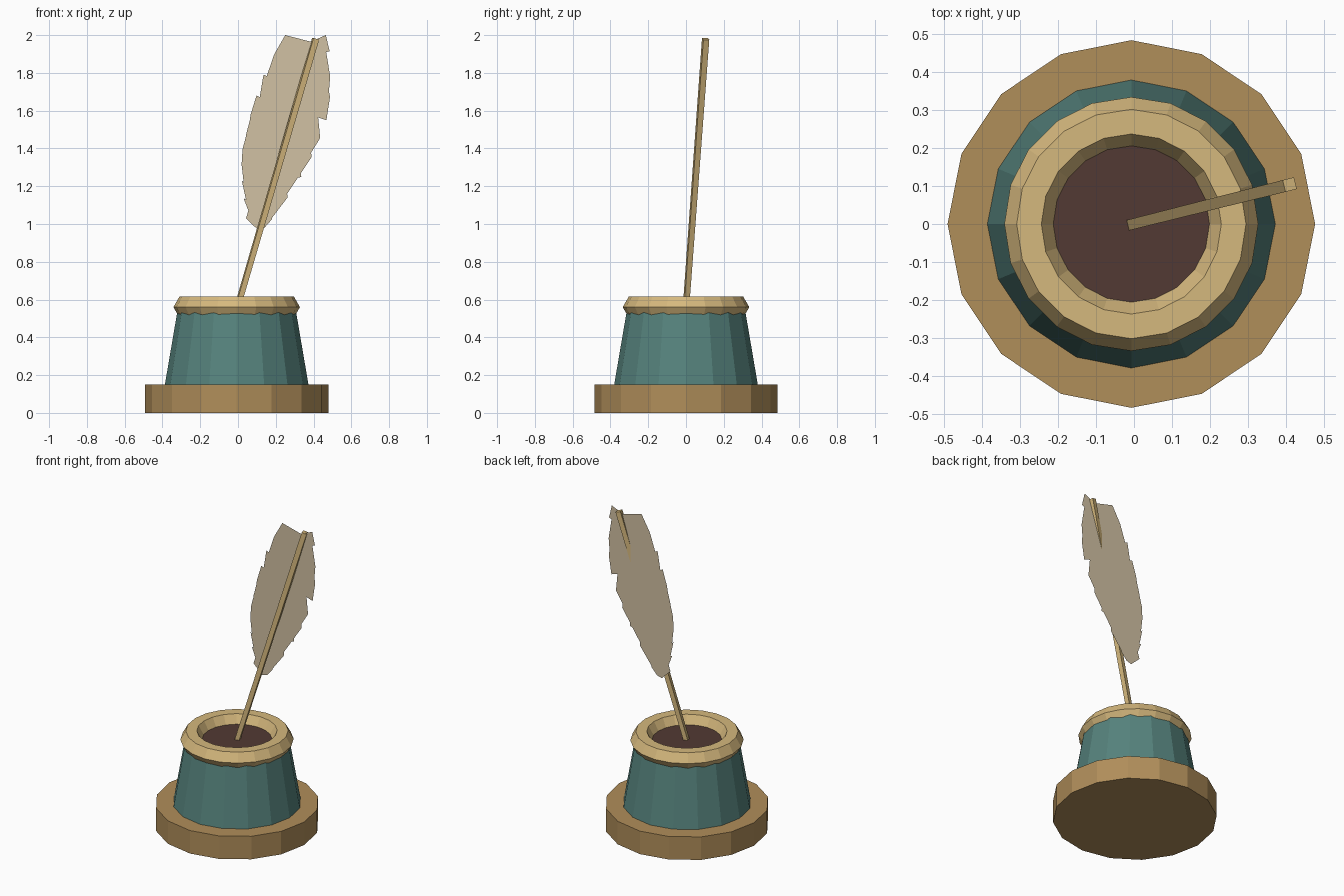
import bpy, bmesh, math
from mathutils import Vector

if "Cube" in bpy.data.objects:
    bpy.data.objects.remove(bpy.data.objects["Cube"])

CX = -0.007  # axis of the pot; the feather tip overhangs on the right


def material(name, rgb):
    m = bpy.data.materials.new(name)
    lin = [((c / 255 + 0.055) / 1.055) ** 2.4 for c in rgb]
    m.diffuse_color = (*lin, 1)
    m.use_nodes = True
    m.node_tree.nodes["Principled BSDF"].inputs["Base Color"].default_value = m.diffuse_color
    return m


WOOD = material("brown wood", (176, 142, 90))
TEAL = material("teal glaze", (86, 131, 125))
BRASS = material("pale brass", (213, 184, 125))
INK = material("dark ink", (82, 58, 51))
VANE = material("cream feather", (209, 193, 163))


def add_object(name, bm, mat):
    bmesh.ops.recalc_face_normals(bm, faces=bm.faces)
    mesh = bpy.data.meshes.new(name)
    bm.to_mesh(mesh)
    bm.free()
    mesh.materials.append(mat)
    ob = bpy.data.objects.new(name, mesh)
    bpy.context.collection.objects.link(ob)
    return ob


def lathe(name, profile, sides, mat, closed=False):
    """Spin (radius, z) points about the pot axis; open profiles are capped."""
    bm = bmesh.new()
    rings = []
    for r, z in profile:
        angles = [2 * math.pi * i / sides for i in range(sides)]
        rings.append([bm.verts.new((CX + r * math.cos(a), r * math.sin(a), z)) for a in angles])
    pairs = list(zip(rings, rings[1:]))
    if closed:
        pairs.append((rings[-1], rings[0]))
    else:
        bm.faces.new(rings[0])
        bm.faces.new(rings[-1])
    for a, b in pairs:
        for i in range(sides):
            j = (i + 1) % sides
            bm.faces.new((a[i], a[j], b[j], b[i]))
    return add_object(name, bm, mat)


# Pot parts
lathe("base", [(0.485, 0), (0.485, 0.15)], 16, WOOD)
lathe("pot_body", [(0.38, 0.15), (0.311, 0.555)], 16, TEAL)
hexagon = [(0.27 + 0.065 * math.cos(k * math.pi / 3), 0.56 + 0.065 * math.sin(k * math.pi / 3))
           for k in range(6)]
lathe("rim", hexagon, 20, BRASS, closed=True)
lathe("ink", [(0.215, 0.54), (0.215, 0.562)], 20, INK)

# Quill shaft: a square rod leaning right and slightly back
top = Vector((0.411, 0.104, 1.98))
foot = Vector((-0.003, 0, 0.56))
axis = (top - foot).normalized()
side = axis.cross(Vector((0, 0, 1))).normalized()
lean = axis.cross(side)
bm = bmesh.new()
ends = []
for centre, h in ((foot, 0.014), (top, 0.016)):
    ends.append([bm.verts.new(centre + side * h * s + lean * h * t)
                 for s, t in ((-1, -1), (1, -1), (1, 1), (-1, 1))])
bm.faces.new(ends[0])
bm.faces.new(ends[1])
for i in range(4):
    j = (i + 1) % 4
    bm.faces.new((ends[0][i], ends[0][j], ends[1][j], ends[1][i]))
add_object("quill_shaft", bm, BRASS)

# Feather vane: a thin upright sheet; barb tips and notches, top to bottom
left = [(0.25, 2.0), (0.225, 1.88), (0.19, 1.895), (0.162, 1.78), (0.135, 1.79),
        (0.115, 1.672), (0.098, 1.68), (0.08, 1.575), (0.067, 1.58), (0.05, 1.47),
        (0.043, 1.475), (0.037, 1.385), (0.024, 1.395), (0.03, 1.31), (0.019, 1.315),
        (0.03, 1.22), (0.02, 1.23), (0.042, 1.13), (0.03, 1.135), (0.055, 1.07),
        (0.042, 1.03), (0.105, 0.97)]
right = [(0.465, 2.0), (0.485, 1.915), (0.467, 1.91), (0.488, 1.78), (0.467, 1.785),
         (0.487, 1.672), (0.457, 1.68), (0.468, 1.55), (0.42, 1.565), (0.435, 1.455),
         (0.375, 1.47), (0.39, 1.355), (0.32, 1.345), (0.335, 1.25), (0.255, 1.225),
         (0.262, 1.14), (0.185, 1.09), (0.18, 1.025), (0.14, 0.98)]
outline = left + right[::-1] + [(0.385, 1.965)]
bm = bmesh.new()
bm.faces.new([bm.verts.new((x, 0.1, z)) for x, z in outline])
bmesh.ops.triangulate(bm, faces=bm.faces)
add_object("feather_vane", bm, VANE)
